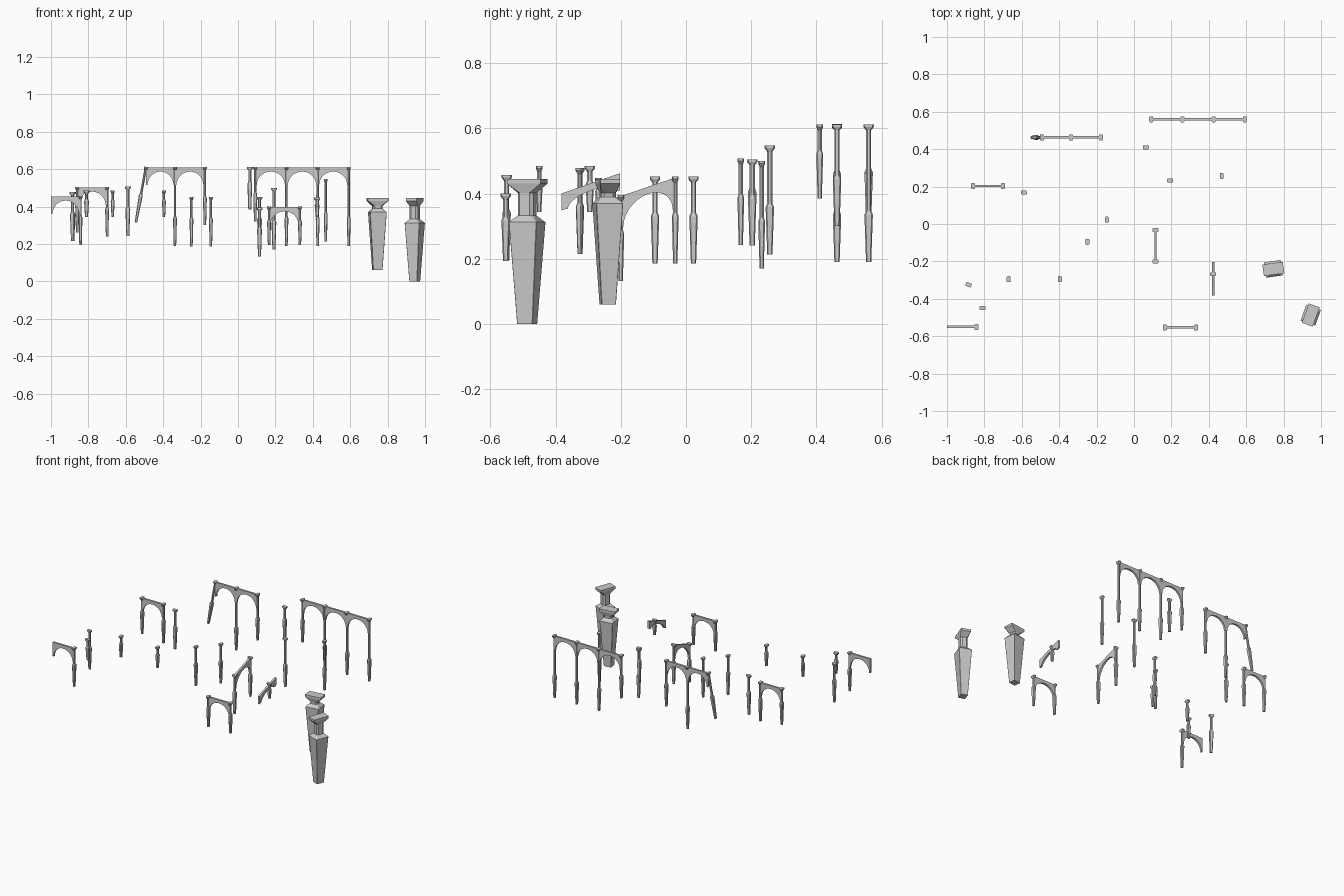
import bpy, bmesh, math
from mathutils import Matrix

if "Cube" in bpy.data.objects:
    bpy.data.objects.remove(bpy.data.objects["Cube"])


def make_object(name, bm, matrix):
    bmesh.ops.recalc_face_normals(bm, faces=bm.faces)
    mesh = bpy.data.meshes.new(name)
    bm.to_mesh(mesh)
    bm.free()
    ob = bpy.data.objects.new(name, mesh)
    bpy.context.collection.objects.link(ob)
    ob.matrix_world = matrix
    return ob


def loft(name, levels, matrix):
    """Stack of chamfered rectangles: (z, width x, width y, chamfer)."""
    bm = bmesh.new()
    rings = []
    for z, wx, wy, c in levels:
        x, y = wx / 2, wy / 2
        pts = [(x - c, -y), (x, c - y), (x, y - c), (x - c, y),
               (c - x, y), (-x, y - c), (-x, c - y), (c - x, -y)]
        rings.append([bm.verts.new((px, py, z)) for px, py in pts])
    for a, b in zip(rings, rings[1:]):
        for i in range(8):
            j = (i + 1) % 8
            bm.faces.new((a[i], a[j], b[j], b[i]))
    bm.faces.new(rings[0])
    bm.faces.new(rings[-1])
    return make_object(name, bm, matrix)


def pillar(name, x, y, top, bottom, turn=0, lean=0):
    """Slim pillar with capital and tapering foot; the wide side is along y at turn 0."""
    h = top - bottom
    foot = min(0.145, 0.6 * h)
    levels = [(0, .021, .032, .004), (-.008, .021, .032, .004),
              (-.018, .013, .016, .004), (-h + foot + .012, .013, .016, .004),
              (-h + foot, .021, .026, .004), (-h, .013, .016, .003)]
    m = (Matrix.Translation((x, y, top)) @ Matrix.Rotation(lean, 4, 'Y')
         @ Matrix.Rotation(math.radians(turn), 4, 'Z'))
    return loft(name, levels, m)


def arch(name, p0, p1, spring=0.095, crown=0.022, thick=0.013, inset=0.008):
    """Flat-topped arch spanning two top points; slope is a vertical shear."""
    dx, dy, dz = (b - a for a, b in zip(p0, p1))
    length = math.hypot(dx, dy)
    n = 14
    a = length / 2 - inset
    bottom = [(0, -spring)]
    for i in range(n + 1):
        t = math.pi * (1 - i / n)
        bottom.append((length / 2 + a * math.cos(t),
                       -spring + (spring - crown) * math.sin(t)))
    bottom.append((length, -spring))
    bm = bmesh.new()
    cols = [[bm.verts.new((s, side, z + dz * s / length))
             for side, z in ((-thick / 2, low), (thick / 2, low), (thick / 2, 0), (-thick / 2, 0))]
            for s, low in bottom]
    for c, d in zip(cols, cols[1:]):
        for i in range(4):
            j = (i + 1) % 4
            bm.faces.new((c[i], c[j], d[j], d[i]))
    bm.faces.new(cols[0])
    bm.faces.new(cols[-1])
    m = Matrix.Translation(p0) @ Matrix.Rotation(math.atan2(dy, dx), 4, 'Z')
    return make_object(name, bm, m)


def arcade(name, xs, y, top, bottoms):
    """Row of pillars along x joined by arches; None leaves out a pillar."""
    for x, b in zip(xs, bottoms):
        if b is not None:
            pillar(name + "_pillar", x, y, top, b)
    for x0, x1 in zip(xs, xs[1:]):
        arch(name + "_arch", (x0, y, top - .003), (x1, y, top - .003))


# Straight arcades
arcade("back_right_arcade", [.092, .259, .426, .592], .56, .612, [.32, .19, .19, .19])
arcade("back_left_arcade", [-.492, -.337, -.177], .463, .612, [None, .19, .30])
arcade("left_arcade", [-.86, -.70], .203, .505, [.26, .24])
arcade("front_arcade", [.166, .331], -.553, .40, [.193, .193])
arcade("front_left_arcade", [-1.0, -.842], -.55, .457, [None, .195])
pillar("leaning_pillar", -.492, .463, .612, .31, lean=.18)

# Sloping arches
pillar("slope_pillar_high", .115, -.033, .452, .185, 90).rotation_euler.z = math.pi / 2
pillar("slope_pillar_low", .115, -.20, .395, .132, 90)
for ob in bpy.data.objects:
    if ob.name.startswith("slope_pillar"):
        ob.matrix_world = ob.matrix_basis
arch("slope_arch", (.115, -.20, .392), (.115, -.033, .449))
arch("broken_slope_arch", (.423, -.382, .40), (.423, -.203, .462), spring=.052, inset=.02)
pillar("broken_slope_stub", .423, -.268, .447, .345, 90)

# Free-standing pillars: x, y, top, bottom, turn
for spec in [(.063, .41, .612, .385, 90), (.192, .232, .50, .17, 90),
             (.469, .257, .547, .213, 0), (-.589, .168, .508, .242, 90),
             (-.145, .023, .452, .185, 0), (-.249, -.095, .452, .185, 0),
             (-.396, -.295, .485, .343, 0), (-.67, -.295, .485, .343, 0),
             (-.884, -.325, .478, .215, 70), (-.81, -.45, .485, .343, 90)]:
    pillar("single_pillar", *spec)


# Two big pillars with broad capitals and tapering rectangular feet
def big_pillar(name, x, y, turn, foot_top, bottom):
    levels = [(.445, .11, .062, .001), (.43, .11, .062, .001),
              (.402, .052, .046, .010), (foot_top + .02, .052, .046, .010),
              (foot_top, .09, .083, .001), (bottom, .05, .044, .001)]
    loft(name, levels, Matrix.Translation((x, y, 0)) @ Matrix.Rotation(math.radians(turn), 4, 'Z'))


big_pillar("big_pillar_near", .945, -.487, 70, .312, 0)
big_pillar("big_pillar_far", .745, -.24, 8, .37, .06)
